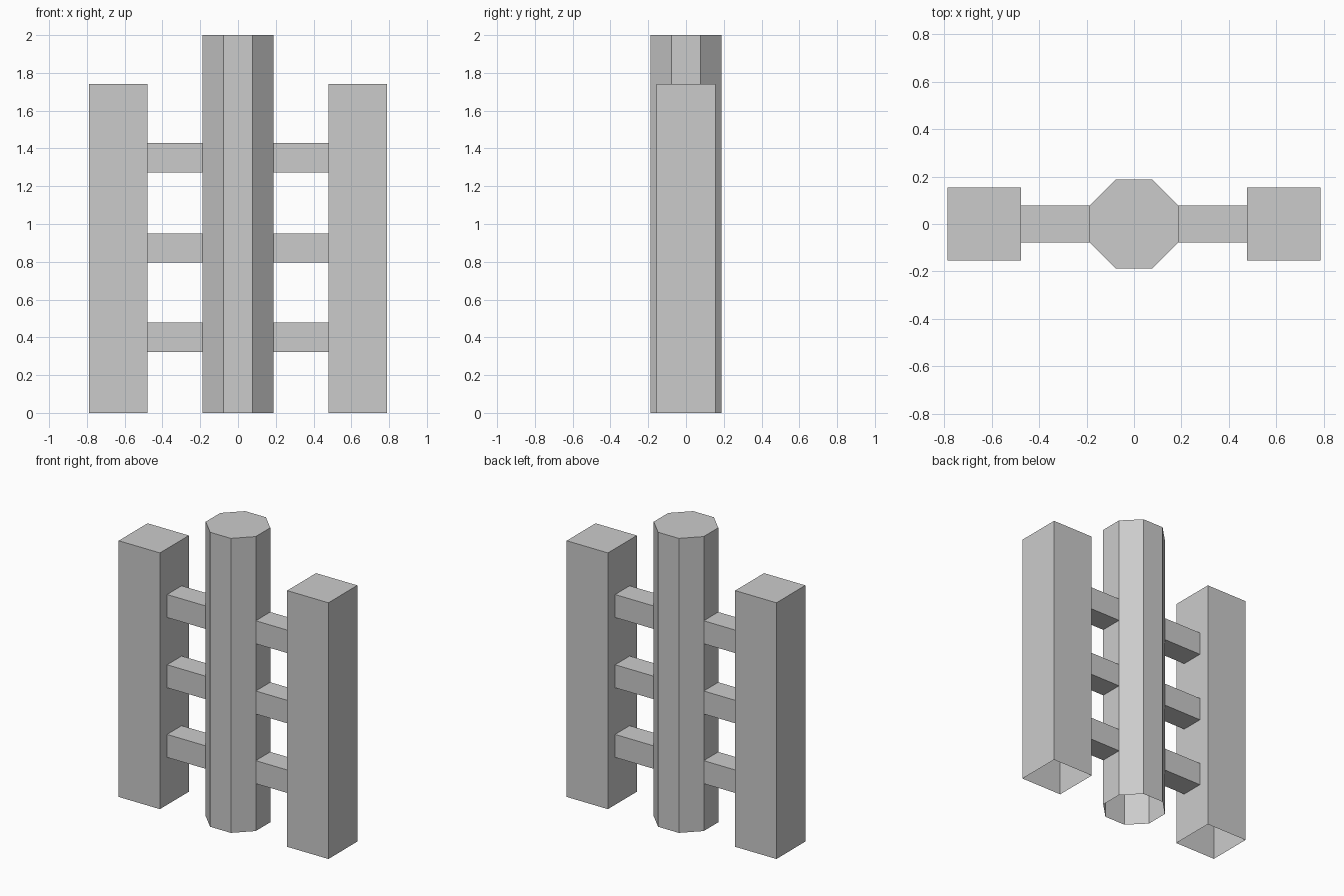
import bpy, bmesh, math
from mathutils import Matrix

if "Cube" in bpy.data.objects:
    bpy.data.objects.remove(bpy.data.objects["Cube"])


def prism(name, sides, apothem, length, matrix, cap_end):
    """Flat-sided prism along local z, open at the start, optionally capped at the end."""
    bm = bmesh.new()
    radius = apothem / math.cos(math.pi / sides)
    angles = [math.tau * (i + 0.5) / sides for i in range(sides)]
    low, high = [[bm.verts.new((radius * math.cos(a), radius * math.sin(a), z))
                  for a in angles] for z in (0, length)]
    for i in range(sides):
        j = (i + 1) % sides
        bm.faces.new((low[i], low[j], high[j], high[i]))
    if cap_end:
        bm.faces.new(high)
    bm.transform(matrix)
    mesh = bpy.data.meshes.new(name)
    bm.to_mesh(mesh)
    bm.free()
    obj = bpy.data.objects.new(name, mesh)
    bpy.context.collection.objects.link(obj)
    return obj


# Central octagonal column, open underneath
prism("center_column", 8, 0.188, 2.0, Matrix.Identity(4), True)

for side, label in ((-1, "left"), (1, "right")):
    # Square side post, open underneath
    prism(f"{label}_post", 4, 0.155, 1.74,
          Matrix.Translation((side * 0.633, 0, 0)), True)

    # Three square crossbars from the column face to the post face
    turn = Matrix.Rotation(side * math.pi / 2, 4, 'Y')
    for n, z in enumerate((0.4, 0.873, 1.35)):
        prism(f"{label}_crossbar_{n + 1}", 4, 0.078, 0.29,
              Matrix.Translation((side * 0.188, 0, z)) @ turn, False)
